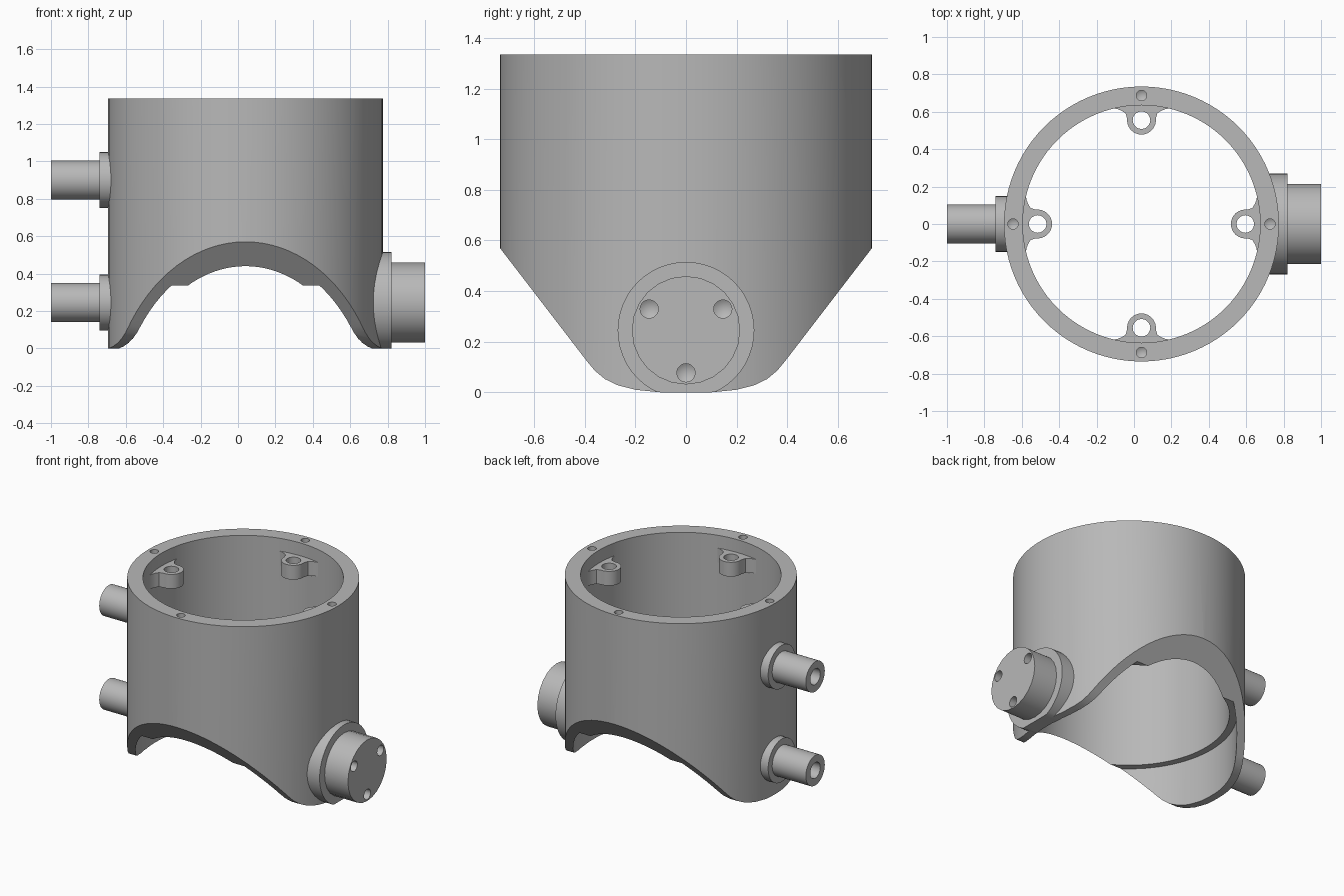
import bpy, bmesh, math
from mathutils import Matrix, Vector

cube = bpy.data.objects.get("Cube")
if cube:
    bpy.data.objects.remove(cube, do_unlink=True)

GREY = bpy.data.materials.new("machined grey")
GREY.use_nodes = True
GREY.diffuse_color = (0.48, 0.48, 0.48, 1)
GREY.node_tree.nodes["Principled BSDF"].inputs["Base Color"].default_value = GREY.diffuse_color

CX = 0.04          # shell axis
TOP = 1.335        # rim height
PORT_Z = 0.245     # height of the side boss and lower pipe


def finish(name, bm, matrix):
    bmesh.ops.remove_doubles(bm, verts=bm.verts, dist=1e-5)
    bmesh.ops.recalc_face_normals(bm, faces=bm.faces)
    bm.transform(matrix)
    mesh = bpy.data.meshes.new(name)
    bm.to_mesh(mesh)
    bm.free()
    mesh.materials.append(GREY)
    obj = bpy.data.objects.new(name, mesh)
    bpy.context.collection.objects.link(obj)
    return obj


def turned(name, profile, matrix, sides=32, ring=False):
    """Revolve (radius, height) points around local z."""
    bm = bmesh.new()
    vs = [bm.verts.new((r, 0, z)) for r, z in profile]
    edges = [bm.edges.new(p) for p in zip(vs, vs[1:])]
    if ring:
        edges.append(bm.edges.new((vs[-1], vs[0])))
    bmesh.ops.spin(bm, geom=vs + edges, cent=(0, 0, 0), axis=(0, 0, 1),
                   angle=math.tau, steps=sides)
    return finish(name, bm, matrix)


def prism(name, points, depth):
    """Extrude a list of 3D points along a vector."""
    bm = bmesh.new()
    face = bm.faces.new([bm.verts.new(p) for p in points])
    new = bmesh.ops.extrude_face_region(bm, geom=[face])["geom"]
    bmesh.ops.translate(bm, vec=depth, verts=[v for v in new if isinstance(v, bmesh.types.BMVert)])
    return finish(name, bm, Matrix())


def drill(radius, depth, matrix):
    """Cutter entering along local -z from the origin, with a pointed tip."""
    return turned("drill_cutter", [(0, 0.05), (radius, 0.05), (radius, -depth),
                                   (0, -depth - radius * 0.6)], matrix, 20)


def cut(obj, cutters):
    bpy.context.view_layer.objects.active = obj
    for c in cutters:
        c.hide_render = True
        mod = obj.modifiers.new("cut", 'BOOLEAN')
        mod.operation, mod.solver, mod.object = 'DIFFERENCE', 'EXACT', c
        bpy.ops.object.modifier_apply(modifier=mod.name)


def remove(objs):
    for o in objs:
        bpy.data.objects.remove(o, do_unlink=True)


def at(x, y, z):
    return Matrix.Translation((x, y, z))


def facing(side, x, y, z):
    """Local z points along +x or -x."""
    return at(x, y, z) @ Matrix.Rotation(side * math.pi / 2, 4, 'Y')


quarter_turns = [at(CX, 0, 0) @ Matrix.Rotation(i * math.pi / 2, 4, 'Z') for i in range(4)]
parts = []

# Tubular shell with a stepped bore
shell = turned("shell", [(0.735, -0.05), (0.735, TOP), (0.635, TOP), (0.635, 0.335),
                         (0.682, 0.335), (0.682, -0.05)], at(CX, 0, 0), 96, ring=True)
parts.append(shell)

# Sloping, rounded cut under the shell
half = [(0.1, 0), (0.2, 0.01), (0.27, 0.028), (0.32, 0.052), (0.36, 0.085),
        (0.39, 0.121), (0.735, 0.57), (0.9, 0.785), (0.9, -0.3)]
outline = half + [(-y, z) for y, z in reversed(half)]
arch_cutter = prism("arch_cutter", [(-1.2, y, z) for y, z in outline], Vector((2.4, 0, 0)))
rim_drills = [drill(0.028, 0.1, m @ at(0.687, 0, TOP)) for m in quarter_turns]
cut(shell, [arch_cutter] + rim_drills)
remove(rim_drills)

# Mounting lugs inside the rim
arc = [(0.555 + 0.077 * math.cos(a), 0.077 * math.sin(a))
       for a in (math.radians(180 - 12 * i) for i in range(9))]
side = arc + [(0.592, 0.085), (0.605, 0.105), (0.615, 0.13), (0.619, 0.16), (0.66, 0.16)]
lug_outline = side + [(r, -t) for r, t in reversed(side[1:])]
for i, m in enumerate(quarter_turns):
    lug = prism(f"mounting_lug_{i + 1}", [m @ Vector((r, t, 1.145)) for r, t in lug_outline],
                Vector((0, 0, 0.1)))
    hole = drill(0.047, 0.3, m @ at(0.555, 0, 1.245))
    cut(lug, [hole])
    remove([hole])
    parts.append(lug)

# Side boss with its flange, trimmed level with the base
flange = turned("boss_flange", [(0, 0), (0.27, 0), (0.27, 0.099), (0, 0.099)],
                facing(1, 0.721, 0, PORT_Z), 48)
cut(flange, [arch_cutter])
remove([arch_cutter])
boss = turned("side_boss", [(0, 0), (0.214, 0), (0.214, 0.2), (0, 0.2)],
              facing(1, 0.8, 0, PORT_Z), 24)
angles = [math.radians(a) for a in (30, 150, 270)]
bolt_holes = [drill(0.036, 0.08, facing(1, 1, 0.168 * math.cos(a), PORT_Z + 0.168 * math.sin(a)))
              for a in angles]
cut(boss, bolt_holes)
remove(bolt_holes)
parts += [flange, boss]

# Pipe connectors with collars and blind bores
for label, z in (("lower", PORT_Z), ("upper", 0.9)):
    parts.append(turned(f"{label}_pipe",
                        [(0, 0), (0.15, 0), (0.15, 0.08), (0.105, 0.08), (0.105, 0.34),
                         (0.055, 0.34), (0.055, 0.12), (0, 0.09)],
                        facing(-1, -0.66, 0, z), 32))

# Smooth rounds, crisp edges
bpy.ops.object.select_all(action='DESELECT')
for p in parts:
    p.select_set(True)
bpy.context.view_layer.objects.active = shell
bpy.ops.object.shade_smooth_by_angle(angle=math.radians(25))
